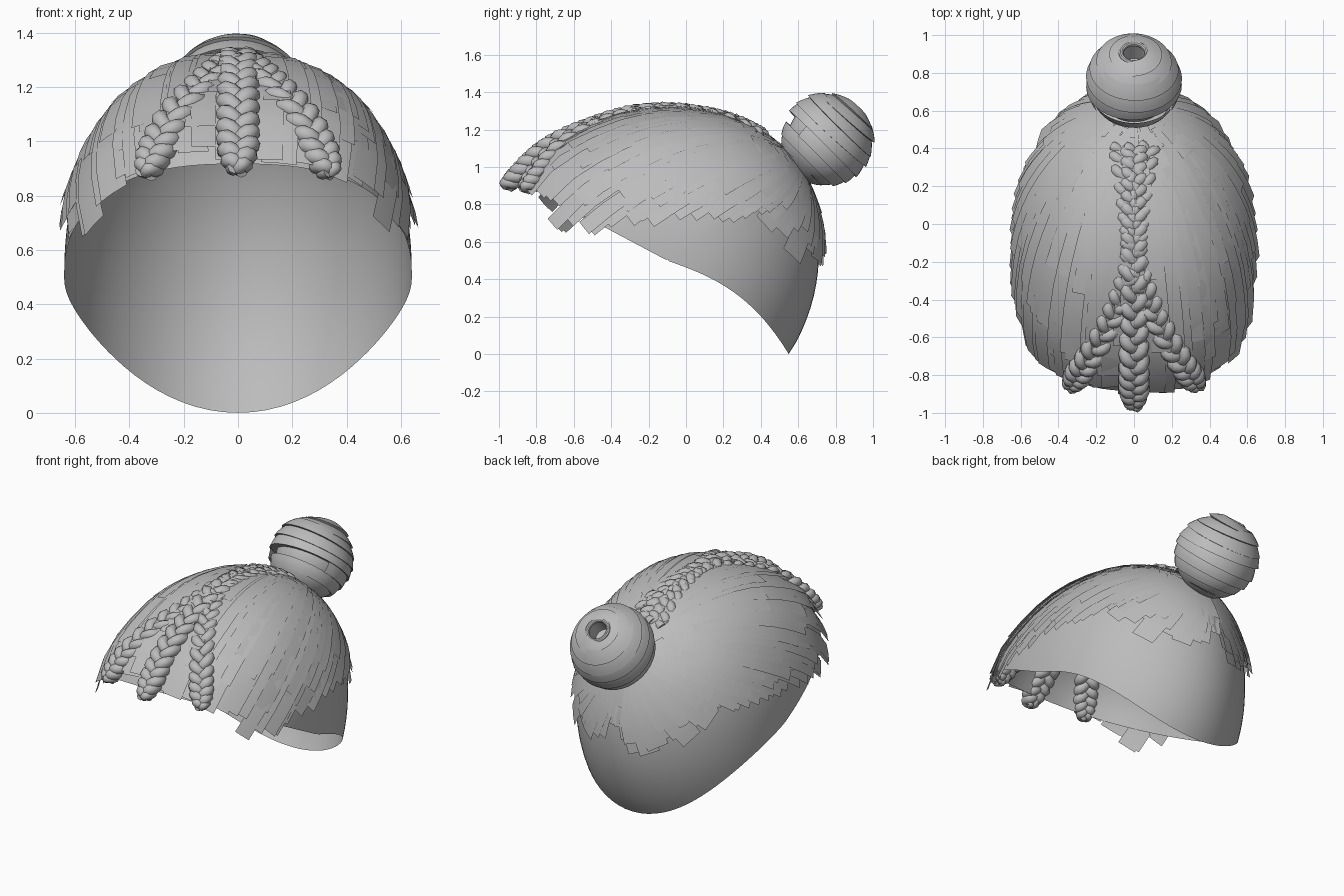
import bpy, bmesh, math, random
from mathutils import Vector, Matrix

random.seed(4)
if "Cube" in bpy.data.objects:
    bpy.data.objects.remove(bpy.data.objects["Cube"])

hair = bpy.data.materials.new("hair grey")
hair.use_nodes = True
hair.diffuse_color = (0.5, 0.5, 0.5, 1)
hair.node_tree.nodes["Principled BSDF"].inputs["Base Color"].default_value = (0.5, 0.5, 0.5, 1)

CENTRE = Vector((0, -0.1, 0.5))
HALF_WIDTH = 0.64
# Head radius in the middle plane, every 20 degrees from nape to forehead
RADII = [0.82, 0.82, 0.807, 0.81, 0.834, 0.865, 0.845, 0.817, 0.815, 0.83, 0.88, 0.885, 0.86]


def catmull(points, f):
    """Smooth value along evenly spaced points, f counted in points."""
    i = max(0, min(len(points) - 2, int(f)))
    t = f - i
    p1, p2 = points[i], points[i + 1]
    p0, p3 = points[max(i - 1, 0)], points[min(i + 2, len(points) - 1)]
    return p1 + (p2 - p0) * (t / 2) + (p0 * 2 - p1 * 5 + p2 * 4 - p3) * (t * t / 2) \
        + (p1 * 3 - p0 - p2 * 3 + p3) * (t ** 3 / 2)


def on_head(d, lift=0.0):
    """Point of the scalp in direction d from the head centre."""
    d = d.normalized()
    angle = math.degrees(math.atan2(d.z, d.y))
    if angle < -90:
        angle += 360
    f = max(0, min(len(RADII) - 1.001, (angle + 60) / 20))
    r = catmull(RADII, f)
    # The forehead is squarer than the back of the head
    p = 2.25 - 0.3 * d.y
    k = (abs(d.x) / HALF_WIDTH) ** p + (math.hypot(d.y, d.z) / r) ** p
    return CENTRE + d * (k ** (-1 / p) + lift)


def select_and_smooth(ob, angle):
    bpy.ops.object.select_all(action="DESELECT")
    bpy.context.view_layer.objects.active = ob
    ob.select_set(True)
    if ob.type == "CURVE":
        bpy.ops.object.convert(target="MESH")
    bpy.ops.object.shade_smooth_by_angle(angle=math.radians(angle))


def add_object(data, name, angle):
    ob = bpy.data.objects.new(name, data)
    bpy.context.collection.objects.link(ob)
    data.materials.append(hair)
    select_and_smooth(ob, angle)


def finish(bm, name, angle=35):
    mesh = bpy.data.meshes.new(name)
    bm.to_mesh(mesh)
    bm.free()
    add_object(mesh, name, angle)


def add_grid(bm, rows, close=False):
    verts = [[bm.verts.new(p) for p in row] for row in rows]
    for a, b in zip(verts, verts[1:]):
        n = len(a)
        for j in range(n if close else n - 1):
            k = (j + 1) % n
            bm.faces.new((a[j], a[k], b[k], b[j]))


# Scalp cap: open shell from nape to forehead
bm = bmesh.new()
rows = []
for i in range(49):
    u = math.radians(-89.5 + 179 * i / 48)
    back = -37.6 + 18 * math.sin(u) ** 2
    row = []
    for j in range(41):
        a = math.radians(back + (152 - back) * j / 40)
        row.append(on_head(Vector((math.sin(u), math.cos(u) * math.cos(a), math.cos(u) * math.sin(a)))))
    rows.append(row)
add_grid(bm, rows)
finish(bm, "scalp_cap", 60)

# Hair strips: overlapping flat locks fanning out from the bun
ROOT = (Vector((0, 0.6, 1.02)) - CENTRE).normalized()
HEM = [Vector(p) for p in (
    (0, -0.88, 0.92), (0.25, -0.88, 0.91), (0.45, -0.8, 0.83), (0.56, -0.55, 0.7), (0.6, -0.3, 0.72),
    (0.63, 0, 0.75), (0.6, 0.25, 0.76), (0.52, 0.42, 0.8), (0.45, 0.54, 0.7),
    (0.33, 0.62, 0.56), (0.17, 0.69, 0.56), (0, 0.71, 0.66))]


def add_strip(bm, end, start, stop, width, lift, tilt):
    """One lock of hair along the arc from the bun towards the hem."""
    axis = ROOT.cross(end).normalized()
    arc = ROOT.angle(end)
    rows = []
    for k in range(9):
        t = start + (stop - start) * k / 8
        d = Matrix.Rotation(arc * t, 3, axis) @ ROOT
        w = width * min(1, 0.3 + t) / 2
        h = lift * (0.3 + 0.7 * t)
        rows.append([on_head(d + axis * w * s, h + s * tilt * t) for s in (-1, 0, 1)])
    add_grid(bm, rows)


for side, name in ((1, "left_hair_strips"), (-1, "right_hair_strips")):
    bm = bmesh.new()
    for layer, count in enumerate((40, 34, 30)):
        for i in range(count):
            f = (i + random.uniform(0.1, 0.9)) / count * (len(HEM) - 1)
            end = catmull(HEM, f) - CENTRE
            end.x = max(end.x, 0.01) * side
            # Forehead locks stop at the hairline; those below the bun are broad and ragged
            reach, ragged, broad = 1.02, 0.03, 1
            if f < 2.6:
                reach, ragged = 0.985, 0.02
            elif f > 7.5:
                ragged, broad = 0.18, 1.25
            stop = reach + random.uniform(-ragged, ragged) - layer * random.uniform(0.05, 0.2)
            add_strip(bm, end.normalized(), random.uniform(0.05, 0.3), stop,
                      random.uniform(0.11, 0.15) * broad,
                      random.uniform(0.018, 0.028) * broad + layer * 0.002,
                      random.uniform(0.006, 0.012) * side)
    finish(bm, name, 40)


# Braids: three tubes weaving around a path, sinking into the hair towards the back
def braid(name, path, width, turns, front_lift, back_lift):
    path = [Vector(p) for p in path]
    curve = bpy.data.curves.new(name, "CURVE")
    curve.dimensions = "3D"
    curve.bevel_depth = width * 0.25
    curve.bevel_resolution = 2
    curve.use_fill_caps = True
    steps = turns * 18
    for strand in range(3):
        line = curve.splines.new("POLY")
        line.points.add(steps)
        for i in range(steps + 1):
            f = i / steps
            at = f * (len(path) - 1)
            d = catmull(path, at) - CENTRE
            ahead = catmull(path, at + 0.02) - CENTRE
            across = (ahead - d).cross(d).normalized()
            phase = math.tau * (f * turns + strand / 3)
            lift = back_lift + (front_lift - back_lift) * (1 - f) ** 3
            lift += math.sin(2 * phase) * width * 0.16
            spread = width * (0.12 + 0.23 * min(1, i / 16))
            line.points[i].co = (*(on_head(d, lift) + across * math.sin(phase) * spread), 1)
            line.points[i].radius = min(1, 0.7 + i / 30) * (1 - 0.1 * f)
    add_object(curve, name, 50)


braid("centre_braid", [(0, -0.92, 0.88), (0, -0.8, 1.04), (0, -0.5, 1.23), (0, -0.1, 1.31),
                       (0, 0.2, 1.27), (0, 0.4, 1.18)], 0.14, 7, 0.06, -0.024)
for s, name in ((1, "left_braid"), (-1, "right_braid")):
    braid(name, [(s * 0.335, -0.85, 0.88), (s * 0.27, -0.76, 1.03), (s * 0.12, -0.5, 1.22),
                 (s * 0.015, -0.2, 1.31), (s * 0.03, 0.1, 1.3), (s * 0.075, 0.42, 1.18)],
          0.13, 7, 0.034, -0.024)

# Bun: a core with a dimple, wrapped in stepped bands
BUN = Matrix.Translation((0, 0.755, 1.15)) @ Matrix.Rotation(math.radians(-43), 4, "X")
SEGMENTS = 40


def ring(radius, height, tilt=0.0, turn=0.0, span=1.0):
    n = SEGMENTS if span == 1 else int(SEGMENTS * span) + 1
    row = []
    for j in range(n):
        a = turn + math.tau * j / SEGMENTS
        row.append(BUN @ Vector((radius * math.cos(a), radius * math.sin(a),
                                 height + tilt * math.cos(a - turn * 2))))
    return row


bm = bmesh.new()
core = [ring(0.21 * math.sin(a), -0.222 * math.cos(a)) for a in
        [math.radians(20 + 138 * i / 16) for i in range(17)]]
core += [ring(0.06, 0.215), ring(0.055, 0.12), ring(0.005, 0.11)]
add_grid(bm, core, True)
finish(bm, "bun_core")

bm = bmesh.new()
BANDS = 9
for i in range(BANDS):
    low, high = (math.radians(20 + 142 * (i + e) / BANDS) for e in (-0.1, 1.1))
    turn = random.uniform(0, math.tau)
    tilt = random.uniform(0.004, 0.01)
    # The band facing the forehead stays open in front
    span, turn = (0.68, math.radians(-32)) if i == 3 else (1.0, turn)
    rows = []
    for k in range(4):
        a = low + (high - low) * k / 3
        r = 0.256 - 0.014 * k / 3
        rows.append(ring(r * math.sin(a), -0.243 * math.cos(a), tilt, turn, span))
    rows.insert(0, ring(0.21 * math.sin(low), -0.222 * math.cos(low), tilt, turn, span))
    add_grid(bm, rows, span == 1)
finish(bm, "bun_bands", 30)

# Loose curl inside the bun dimple
bm = bmesh.new()
add_grid(bm, [ring(0.068 + 0.014 * math.cos(a), 0.218 + 0.014 * math.sin(a))
              for a in [math.tau * i / 10 for i in range(11)]], True)
bmesh.ops.remove_doubles(bm, verts=bm.verts, dist=0.0005)
finish(bm, "bun_curl")
